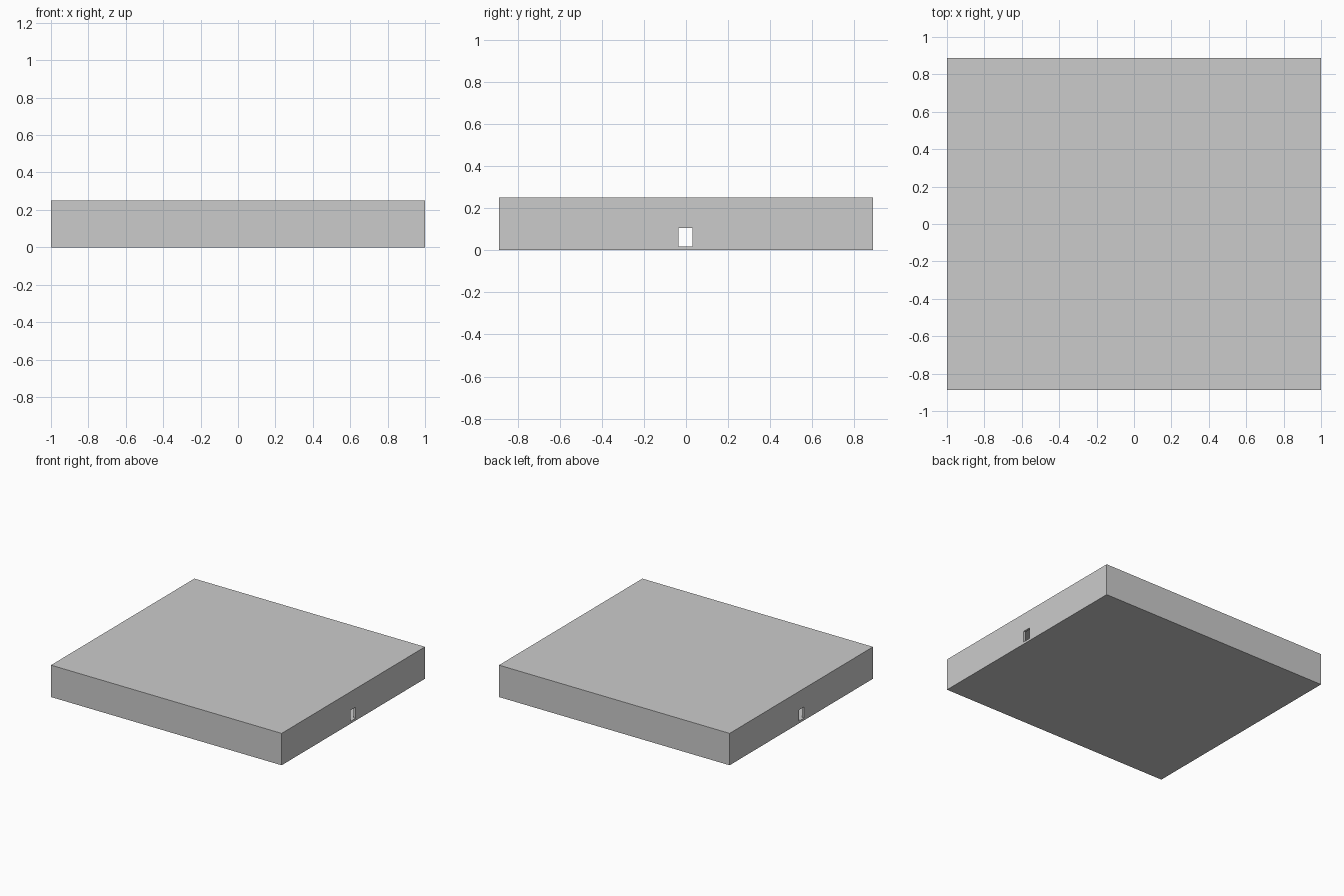
import bpy
from mathutils import Vector

if "Cube" in bpy.data.objects:
    bpy.data.objects.remove(bpy.data.objects["Cube"])


def box(name, lo, hi):
    """Axis-aligned box between two corners."""
    lo, hi = Vector(lo), Vector(hi)
    bpy.ops.mesh.primitive_cube_add(size=1, location=(lo + hi) / 2)
    ob = bpy.context.object
    ob.name = name
    ob.scale = hi - lo
    bpy.ops.object.transform_apply(location=False, rotation=False, scale=True)
    return ob


def cut(target, cutter):
    mod = target.modifiers.new(cutter.name, 'BOOLEAN')
    mod.operation = 'DIFFERENCE'
    mod.solver = 'EXACT'
    mod.object = cutter
    cutter.hide_render = True
    bpy.context.view_layer.objects.active = target
    bpy.ops.object.modifier_apply(modifier=mod.name)
    bpy.data.objects.remove(cutter)


W, D, H = 1.0, 0.888, 0.25   # half width, half depth, height
WALL = 0.018

# Thin-walled closed case
case = box("case", (-W, -D, 0), (W, D, H))
cut(case, box("cavity", (-W + WALL, -D + WALL, 0.014), (W - WALL, D - WALL, 0.234)))

# Small rectangular openings in both side walls
for side in (-1, 1):
    x0, x1 = sorted((side * (W - 0.05), side * (W + 0.05)))
    cut(case, box("opening", (x0, -0.035, 0.018), (x1, 0.03, 0.105)))
